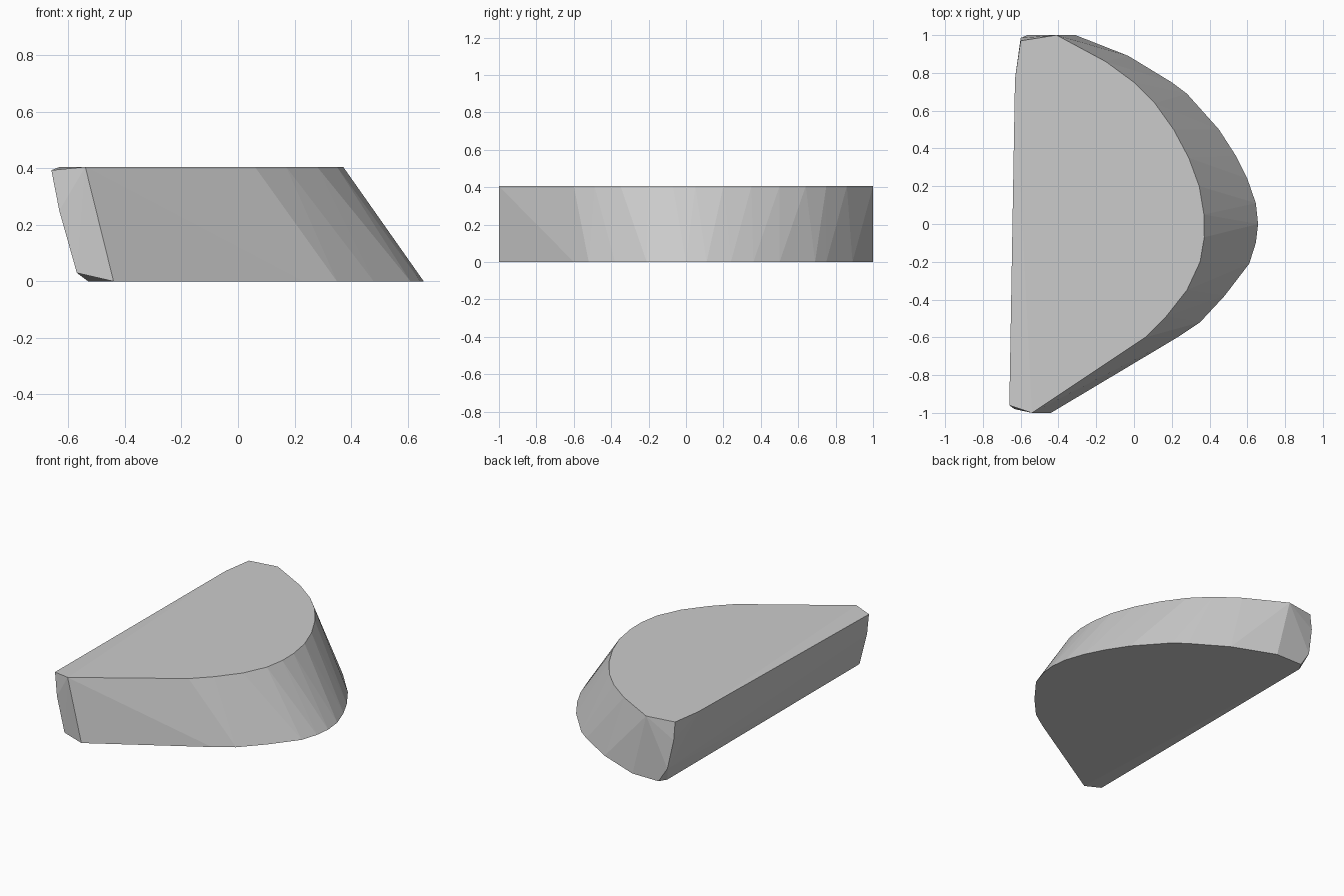
import bpy
import bmesh

# Remove the default cube
cube = bpy.data.objects.get("Cube")
if cube:
    bpy.data.objects.remove(cube, do_unlink=True)

TOP_Z = 0.405

# Upper rim, front corner round the curved side to the back corner
upper_rim = [(-0.54, -1), (0.06, -0.6), (0.17, -0.49), (0.28, -0.35),
             (0.35, -0.2), (0.372, -0.07), (0.37, 0.05), (0.345, 0.2),
             (0.29, 0.35), (0.21, 0.5), (0.11, 0.64), (0, 0.75),
             (-0.15, 0.86), (-0.41, 1), (-0.6, 0.97), (-0.63, 0.77)]

# Lower rim, wider on the curved side
lower_rim = [(-0.44, -1), (0.23, -0.6), (0.35, -0.52), (0.48, -0.38),
             (0.61, -0.21), (0.645, -0.1), (0.657, 0), (0.645, 0.11),
             (0.6, 0.24), (0.54, 0.36), (0.45, 0.5), (0.28, 0.69),
             (0.2, 0.75), (-0.03, 0.89), (-0.31, 1), (-0.5, 1), (-0.53, 0.95)]

# Bowed corners of the long straight side
corners = [(-0.66, -0.96, 0.393), (-0.632, -0.98, 0.25), (-0.57, -0.99, 0.03),
           (-0.6, 0.985, 0.29), (-0.565, 1, 0.1)]

# Grey material
grey = bpy.data.materials.new("plain_grey")
grey.use_nodes = True
colour = (0.6, 0.6, 0.6, 1)
grey.diffuse_color = colour
grey.node_tree.nodes["Principled BSDF"].inputs["Base Color"].default_value = colour

# Faceted half-round block as a convex solid
bm = bmesh.new()
for x, y in upper_rim:
    bm.verts.new((x, y, TOP_Z))
for x, y in lower_rim:
    bm.verts.new((x, y, 0))
for point in corners:
    bm.verts.new(point)
hull = bmesh.ops.convex_hull(bm, input=bm.verts[:])
unused = [v for v in bm.verts if not v.link_faces]
bmesh.ops.delete(bm, geom=unused, context="VERTS")
bmesh.ops.recalc_face_normals(bm, faces=bm.faces[:])

mesh = bpy.data.meshes.new("half_round_block")
bm.to_mesh(mesh)
bm.free()
mesh.materials.append(grey)
block = bpy.data.objects.new("half_round_block", mesh)
bpy.context.collection.objects.link(block)
